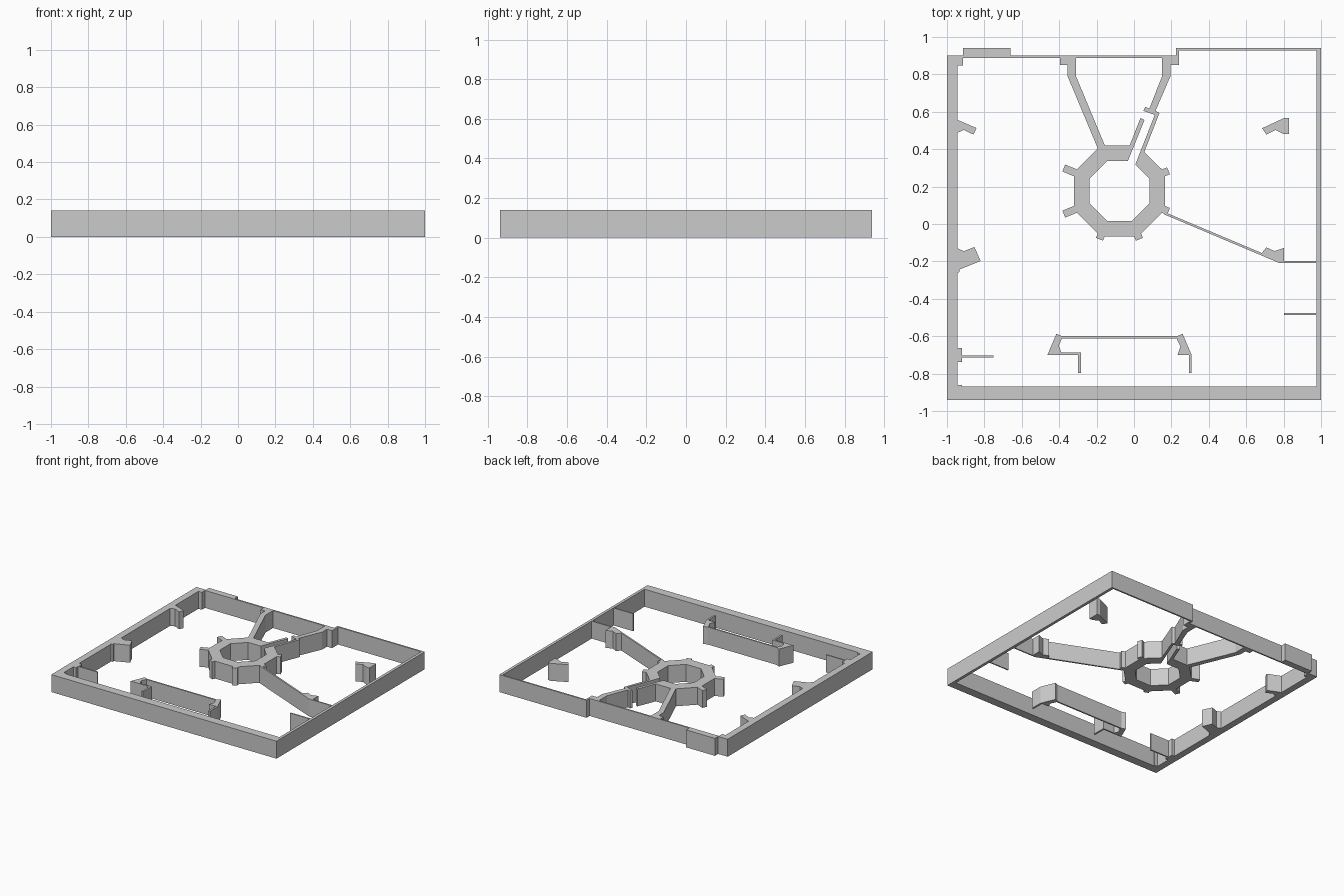
import bpy, bmesh
from math import cos, sin, radians

H = 0.14


def prism(name, pts):
    """Extrude a flat outline from z = 0 up to the common height."""
    bm = bmesh.new()
    face = bm.faces.new([bm.verts.new((x, y, 0)) for x, y in pts])
    top = bmesh.ops.extrude_face_region(bm, geom=[face], use_keep_orig=True)
    bmesh.ops.translate(bm, vec=(0, 0, H),
                        verts=[v for v in top["geom"] if isinstance(v, bmesh.types.BMVert)])
    bmesh.ops.recalc_face_normals(bm, faces=bm.faces)
    me = bpy.data.meshes.new(name)
    bm.to_mesh(me)
    bm.free()
    ob = bpy.data.objects.new(name, me)
    bpy.context.collection.objects.link(ob)
    return ob


def slab(name, x0, x1, y0, y1):
    return prism(name, [(x0, y0), (x1, y0), (x1, y1), (x0, y1)])


CX, CY = -0.078, 0.176


def polar(r, deg):
    return CX + r * cos(radians(deg)), CY + r * sin(radians(deg))


# Outer frame: left wall with brackets, front wall, right wall, thin back right wall
left_inner = [
    (-0.92, -0.87), (-0.92, -0.86), (-0.945, -0.86),
    (-0.945, -0.738), (-0.92, -0.738), (-0.92, -0.713), (-0.75, -0.713),
    (-0.75, -0.702), (-0.92, -0.702), (-0.92, -0.663), (-0.945, -0.663),
    (-0.945, -0.262), (-0.932, -0.257), (-0.932, -0.243), (-0.82, -0.198),
    (-0.853, -0.123), (-0.91, -0.145), (-0.945, -0.13),
    (-0.945, 0.487), (-0.91, 0.503), (-0.858, 0.478), (-0.842, 0.513), (-0.945, 0.557),
    (-0.945, 0.848), (-0.915, 0.848), (-0.915, 0.9)]
right_inner = [
    (0.24, 0.85), (0.24, 0.927), (0.977, 0.927), (0.977, -0.199), (0.803, -0.199),
    (0.803, -0.127), (0.752, -0.145), (0.708, -0.125), (0.683, -0.155),
    (0.165, 0.063), (0.16, 0.052), (0.778, -0.209), (0.977, -0.209),
    (0.977, -0.476), (0.803, -0.476), (0.803, -0.486), (0.977, -0.486), (0.977, -0.87)]
prism("outer_frame", [(-1, 0.9), (-1, -0.94), (1, -0.94), (1, 0.94),
                      (0.225, 0.94), (0.225, 0.85)] + right_inner + left_inner)

# Back wall with raised block
prism("back_wall", [(-0.915, 0.888), (0.225, 0.888), (0.225, 0.9), (-0.66, 0.9),
                    (-0.66, 0.94), (-0.915, 0.94)])

# Split octagonal hub with two slim arms at the gap
outer = [polar(0.263, 22.5 - 45 * i) for i in range(7)]
inner = [polar(0.173, 112.5 + 45 * i) for i in range(7)]
prism("hub_ring", outer
      + [(-0.024, 0.419), (0.035, 0.567), (0.056, 0.556), (-0.033, 0.336)]
      + inner + [(0.007, 0.318), (0.112, 0.586), (0.136, 0.594), (0.055, 0.384)])

# Small tabs on the hub corners
for i, r in enumerate((0.322, 0.322, 0.279, 0.279, 0.284, 0.284)):
    a = (157.5, 202.5, 247.5, 292.5, 337.5, 22.5)[i]
    dx, dy = 0.02 * -sin(radians(a)), 0.02 * cos(radians(a))
    (x0, y0), (x1, y1) = polar(0.23, a), polar(r, a)
    prism("hub_tab", [(x0 - dx, y0 - dy), (x1 - dx, y1 - dy),
                      (x1 + dx, y1 + dy), (x0 + dx, y0 + dy)])

# Spokes from the back wall to the hub
prism("left_spoke", [(-0.395, 0.888), (-0.395, 0.85), (-0.355, 0.85), (-0.355, 0.79),
                     (-0.193, 0.403), (-0.178, 0.418), (-0.155, 0.418),
                     (-0.31, 0.79), (-0.31, 0.888)])
prism("right_spoke", [(0.15, 0.888), (0.15, 0.79), (0.082, 0.617), (0.06, 0.626),
                      (0.05, 0.605), (0.112, 0.583), (0.136, 0.594), (0.115, 0.605),
                      (0.195, 0.79), (0.195, 0.85), (0.225, 0.85), (0.225, 0.888)])

# Free standing bracket on the right
prism("right_bracket", [(0.685, 0.512), (0.708, 0.478), (0.757, 0.503), (0.803, 0.48),
                        (0.83, 0.48), (0.83, 0.567), (0.803, 0.567)])

# Front bench: bar with a hooked end on each side
slab("bench_bar", -0.385, 0.23, -0.612, -0.6)
prism("bench_left_end", [(-0.463, -0.7), (-0.415, -0.587), (-0.38, -0.602), (-0.385, -0.612),
                         (-0.402, -0.65), (-0.388, -0.688), (-0.284, -0.688),
                         (-0.284, -0.797), (-0.299, -0.797), (-0.299, -0.7)])
prism("bench_right_end", [(0.26, -0.587), (0.308, -0.7), (0.308, -0.797), (0.293, -0.797),
                          (0.293, -0.7), (0.233, -0.7), (0.248, -0.655), (0.228, -0.612),
                          (0.226, -0.602)])
